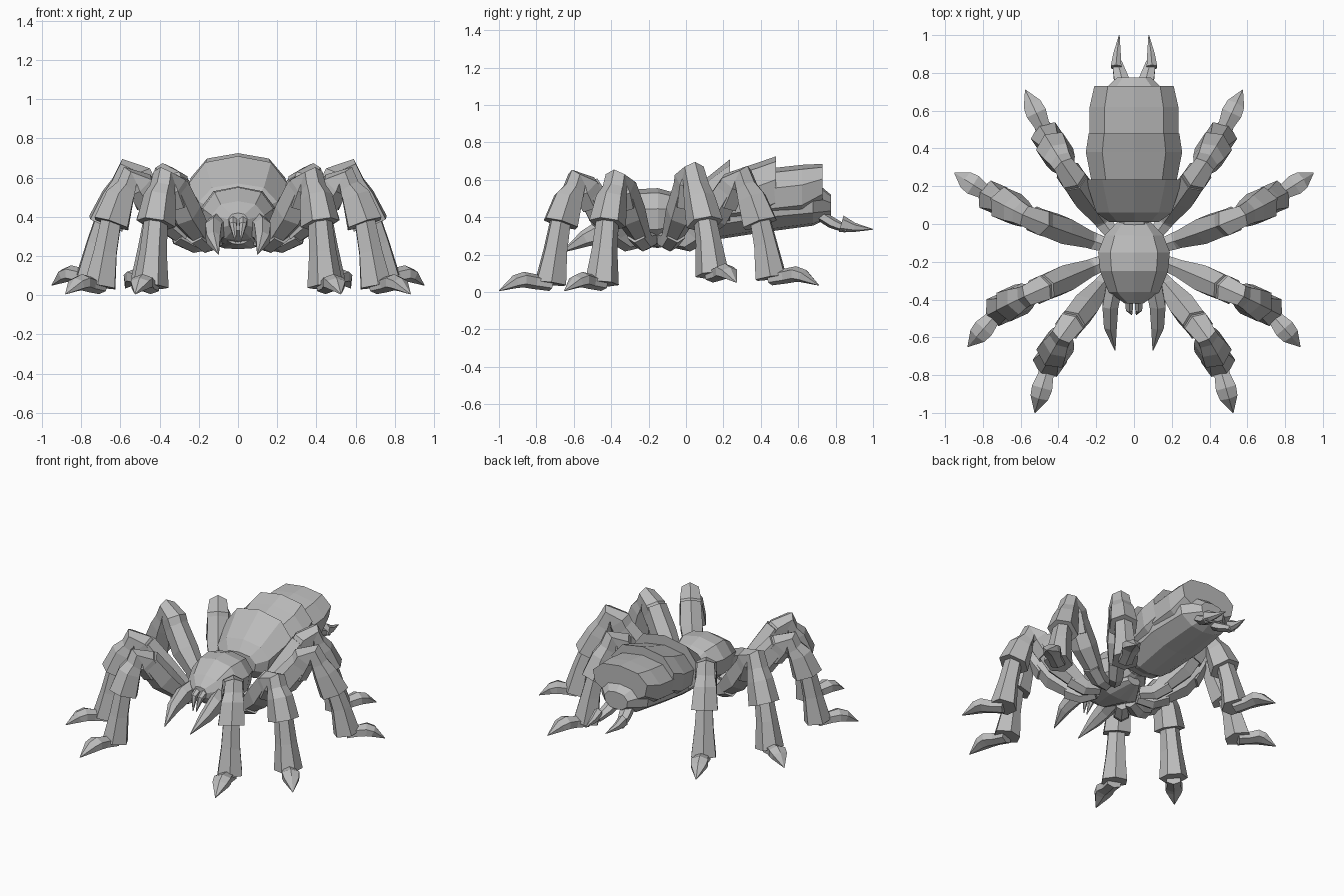
import bpy, bmesh, math
from mathutils import Vector

grey = bpy.data.materials.new("stone grey")
grey.diffuse_color = (0.5, 0.5, 0.5, 1)


def loft(name, rings):
    """Skin a list of equal-length closed rings and cap both ends."""
    bm = bmesh.new()
    vs = [[bm.verts.new(p) for p in r] for r in rings]
    n = len(vs[0])
    for a, b in zip(vs, vs[1:]):
        for i in range(n):
            bm.faces.new((a[i], a[(i + 1) % n], b[(i + 1) % n], b[i]))
    bm.faces.new(vs[0][::-1])
    bm.faces.new(vs[-1])
    bmesh.ops.remove_doubles(bm, verts=bm.verts, dist=0.0005)
    bmesh.ops.recalc_face_normals(bm, faces=bm.faces)
    me = bpy.data.meshes.new(name)
    bm.to_mesh(me)
    bm.free()
    me.materials.append(grey)
    ob = bpy.data.objects.new(name, me)
    bpy.context.collection.objects.link(ob)
    return ob


def tube(name, stations, side):
    """Six-sided tube, ridged fore and aft; stations are (point, half width, half depth)."""
    pts = [Vector(s[0]) for s in stations]
    rings = []
    for i, (_, w, d) in enumerate(stations):
        t = (pts[min(i + 1, len(pts) - 1)] - pts[max(i - 1, 0)]).normalized()
        up = side.cross(t).normalized()
        rings.append([pts[i] + side * w * x + up * d * y
                      for x, y in ((1, 0.55), (0, 1), (-1, 0.55), (-1, -0.55), (0, -1), (1, -0.55))])
    return loft(name, rings)


def arch(y, w, top, bottom):
    """Symmetric body cross-section: roofed back, bulging flanks, keel."""
    h = top - bottom
    half = [(0.66, 0.92), (1.0, 0.64), (0.92, 0.28), (0.48, 0.05)]
    right = [(x * w, y, bottom + z * h) for x, z in half]
    left = [(-x, yy, z) for x, yy, z in reversed(right)]
    return [(0, y, top)] + right + [(0, y, bottom)] + left


def body(name, rows):
    return loft(name, [arch(*r) for r in rows])


# Abdomen: inner belly and three overlapping back plates
body("abdomen_belly", [(0.03, 0.08, 0.46, 0.34), (0.16, 0.19, 0.56, 0.28), (0.42, 0.215, 0.6, 0.32),
                       (0.68, 0.19, 0.6, 0.355), (0.775, 0.09, 0.52, 0.4)])
body("abdomen_front_plate", [(0.01, 0.13, 0.5, 0.36), (0.06, 0.2, 0.57, 0.31), (0.235, 0.255, 0.71, 0.31)])
body("abdomen_middle_plate", [(0.2, 0.22, 0.63, 0.33), (0.38, 0.255, 0.69, 0.34), (0.48, 0.24, 0.725, 0.38)])
body("abdomen_rear_plate", [(0.44, 0.235, 0.66, 0.36), (0.62, 0.235, 0.68, 0.38), (0.73, 0.21, 0.685, 0.46)])

# Head and chest shell, with breastplate and waist
body("head_shell", [(0.02, 0.08, 0.44, 0.33), (-0.06, 0.155, 0.53, 0.28), (-0.15, 0.19, 0.555, 0.25),
                    (-0.25, 0.18, 0.55, 0.25), (-0.36, 0.135, 0.48, 0.28), (-0.42, 0.05, 0.42, 0.33)])
body("breastplate", [(0.0, 0.05, 0.33, 0.27), (-0.15, 0.15, 0.33, 0.235), (-0.33, 0.06, 0.33, 0.26)])
body("waist", [(0.08, 0.08, 0.48, 0.34), (-0.05, 0.08, 0.46, 0.32)])

# Legs: base, knee, ankle, tip in plan, ground height and knee height
LEGS = {
    "front": ((0.11, -0.25), (0.375, -0.58), (0.445, -0.725), (0.525, -1.0), 0.0, 0.66),
    "mid_front": ((0.13, -0.19), (0.55, -0.37), (0.705, -0.45), (0.88, -0.65), 0.0, 0.66),
    "mid_rear": ((0.13, -0.12), (0.56, 0.035), (0.745, 0.14), (0.95, 0.27), 0.045, 0.70),
    "rear": ((0.11, -0.06), (0.365, 0.30), (0.455, 0.455), (0.575, 0.71), 0.03, 0.68),
}

for sx, hand in ((1, "right"), (-1, "left")):
    for leg, (base, knee, ankle, tip, ground, top) in LEGS.items():
        B, K, A, T = (Vector((p[0] * sx, p[1], 0)) for p in (base, knee, ankle, tip))

        def at(p, q, f, z):
            v = p.lerp(q, f)
            return (v.x, v.y, z)

        side = (A - B).normalized().cross(Vector((0, 0, 1)))
        foot_side = (T - A).normalized().cross(Vector((0, 0, 1)))
        tag = f"{hand}_{leg}"
        tube(tag + "_hip", [(at(B, K, 0, 0.28), 0.035, 0.045), (at(B, K, 0.2, 0.27), 0.045, 0.055),
                            (at(B, K, 0.4, 0.32), 0.05, 0.065)], side)
        tube(tag + "_thigh", [(at(B, K, 0.27, 0.29), 0.045, 0.055), (at(B, K, 0.6, 0.42), 0.07, 0.09),
                              (at(B, K, 0.84, 0.56), 0.065, 0.08)], side)
        tube(tag + "_knee", [(at(B, K, 0.74, 0.47), 0.062, 0.08), (at(B, K, 0.88, top - 0.1), 0.068, 0.08),
                             (at(K, A, 0.03, top - 0.06), 0.055, 0.062),
                             (at(K, A, 0.22, top - 0.15), 0.062, 0.06)], side)
        tube(tag + "_upper_shin", [(at(K, A, 0.1, top - 0.1), 0.055, 0.05),
                                   (at(K, A, 0.34, 0.5), 0.072, 0.08),
                                   (at(K, A, 0.62, 0.365), 0.084, 0.1)], side)
        tube(tag + "_lower_shin", [(at(K, A, 0.58, 0.42), 0.05, 0.055),
                                   (at(K, A, 0.82, 0.22 + ground), 0.06, 0.065),
                                   (at(K, A, 1.0, 0.045 + ground), 0.078, 0.088)], side)
        # Foot arches up to a knuckle, then drops to the claw point
        tube(tag + "_foot", [(at(A, T, 0.0, 0.04 + ground), 0.045, 0.035),
                             (at(A, T, 0.3, 0.055 + ground), 0.042, 0.04),
                             (at(A, T, 0.52, 0.066 + ground), 0.055, 0.042),
                             (at(A, T, 0.68, 0.055 + ground), 0.048, 0.036),
                             (at(A, T, 1.0, 0.006 + ground), 0.002, 0.002)], foot_side)

    # Curved feelers beside the mouth
    X = Vector((1, 0, 0))
    tube(hand + "_feeler", [((0.1 * sx, -0.31, 0.35), 0.045, 0.08), ((0.125 * sx, -0.43, 0.33), 0.042, 0.07),
                            ((0.125 * sx, -0.54, 0.285), 0.034, 0.045),
                            ((0.1 * sx, -0.67, 0.21), 0.002, 0.002)], X)
    # Small mouth fangs
    tube(hand + "_fang", [((0.025 * sx, -0.4, 0.38), 0.022, 0.03), ((0.025 * sx, -0.45, 0.36), 0.018, 0.022),
                          ((0.012 * sx, -0.48, 0.27), 0.002, 0.002)], X)
    # Tail spinnerets in two overlapping segments
    tube(hand + "_spinneret_base", [((0.05 * sx, 0.70, 0.42), 0.045, 0.03), ((0.07 * sx, 0.78, 0.37), 0.038, 0.03),
                                    ((0.09 * sx, 0.86, 0.335), 0.025, 0.02)], X)
    tube(hand + "_spinneret_tip", [((0.095 * sx, 0.83, 0.365), 0.028, 0.045), ((0.09 * sx, 0.9, 0.345), 0.02, 0.025),
                                   ((0.078 * sx, 1.0, 0.335), 0.002, 0.002)], X)
